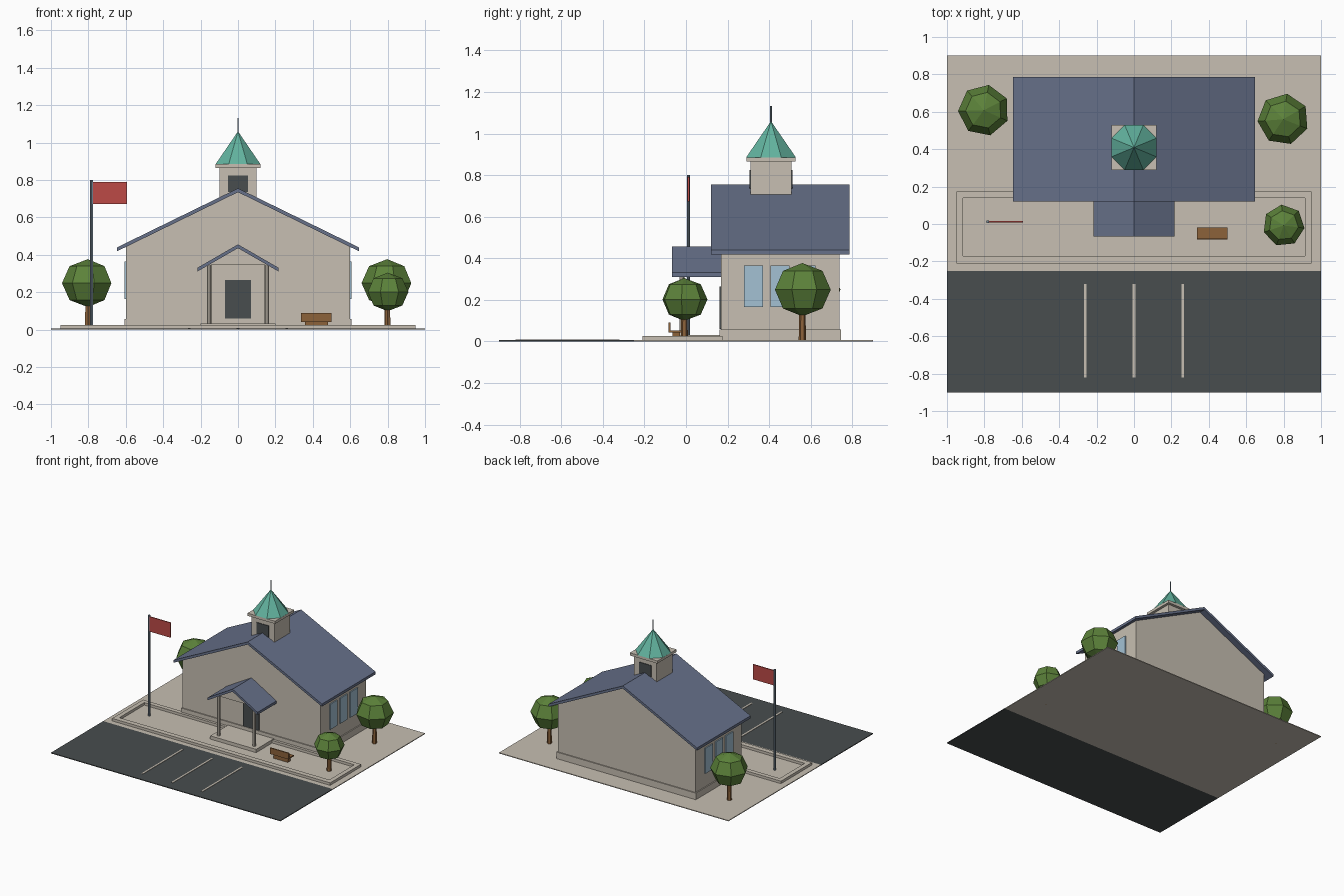
import bpy, bmesh, math
from mathutils import Matrix

if "Cube" in bpy.data.objects:
    bpy.data.objects.remove(bpy.data.objects["Cube"])


def material(name, r, g, b):
    lin = [((c / 255 + 0.055) / 1.055) ** 2.4 for c in (r, g, b)]
    m = bpy.data.materials.new(name)
    m.diffuse_color = (*lin, 1)
    m.use_nodes = True
    m.node_tree.nodes["Principled BSDF"].inputs["Base Color"].default_value = m.diffuse_color
    return m


STONE = material("warm stone", 199, 191, 178)
ASPHALT = material("dark asphalt", 72, 77, 78)
ROOF = material("slate blue", 103, 113, 138)
COPPER = material("green copper", 98, 178, 158)
LEAF = material("leaf green", 92, 130, 58)
RED = material("flag red", 188, 74, 70)
GLASS = material("pale glass", 163, 193, 212)
WOOD = material("wood brown", 140, 98, 58)
STEEL = material("steel", 122, 140, 154)


def finish(name, bm, mat):
    bmesh.ops.recalc_face_normals(bm, faces=bm.faces)
    me = bpy.data.meshes.new(name)
    bm.to_mesh(me)
    bm.free()
    me.materials.append(mat)
    ob = bpy.data.objects.new(name, me)
    bpy.context.collection.objects.link(ob)
    return ob


def box(name, x0, x1, y0, y1, z0, z1, mat):
    bm = bmesh.new()
    bmesh.ops.create_cube(bm, size=1)
    for v in bm.verts:
        v.co = (x1 if v.co.x > 0 else x0, y1 if v.co.y > 0 else y0, z1 if v.co.z > 0 else z0)
    return finish(name, bm, mat)


def extrude_y(name, profile, y0, y1, mat):
    """Prism from an x-z outline, run along y."""
    bm = bmesh.new()
    face = bm.faces.new([bm.verts.new((x, y0, z)) for x, z in profile])
    new = bmesh.ops.extrude_face_region(bm, geom=[face])["geom"]
    bmesh.ops.translate(bm, verts=[g for g in new if isinstance(g, bmesh.types.BMVert)], vec=(0, y1 - y0, 0))
    return finish(name, bm, mat)


def cone(name, x, y, z0, z1, r0, r1, sides, mat, turn=0.0):
    bm = bmesh.new()
    bmesh.ops.create_cone(bm, cap_ends=True, segments=sides, radius1=r0, radius2=r1, depth=z1 - z0,
                          matrix=Matrix.Translation((x, y, (z0 + z1) / 2)) @ Matrix.Rotation(turn, 4, 'Z'))
    return finish(name, bm, mat)


def gable_roof(name, half, eave, ridge, thick, y0, y1):
    profile = [(-half, eave), (0, ridge), (half, eave),
               (half, eave - thick), (0, ridge - thick), (-half, eave - thick)]
    return extrude_y(name, profile, y0, y1, ROOF)


def tree(name, x, y, zc, r, rz, turn):
    cone(name + "_trunk", x, y, 0, zc - rz * 0.6, 0.018, 0.014, 6, WOOD)
    bm = bmesh.new()
    bmesh.ops.create_uvsphere(bm, u_segments=7, v_segments=4, radius=1,
                              matrix=Matrix.Translation((x, y, zc)) @ Matrix.Rotation(turn, 4, 'Z')
                              @ Matrix.Diagonal((r, r, rz, 1)))
    finish(name + "_crown", bm, LEAF)


# Ground, parking and bay lines
box("paving", -1, 1, -0.25, 0.9, 0, 0.006, STONE)
box("parking", -1, 1, -0.9, -0.25, 0, 0.006, ASPHALT)
for i, x in enumerate((-0.26, 0, 0.26)):
    box(f"bay_line_{i}", x - 0.007, x + 0.007, -0.82, -0.32, 0.006, 0.009, STONE)

# Low kerb around the forecourt
box("kerb_front", -0.95, 0.95, -0.21, -0.17, 0, 0.026, STONE)
box("kerb_back", -0.95, 0.95, 0.14, 0.175, 0, 0.026, STONE)
for s, side in ((-1, "left"), (1, "right")):
    a, b = sorted((s * 0.95, s * 0.915))
    box("kerb_" + side, a, b, -0.17, 0.14, 0, 0.026, STONE)

# Main hall
extrude_y("hall_walls", [(-0.6, 0), (-0.6, 0.442), (0, 0.735), (0.6, 0.442), (0.6, 0)], 0.168, 0.738, STONE)
box("plinth", -0.608, 0.608, 0.16, 0.746, 0, 0.058, STONE)
gable_roof("hall_roof", 0.647, 0.44, 0.756, 0.021, 0.12, 0.787)
box("door", -0.07, 0.07, 0.16, 0.17, 0.06, 0.265, ASPHALT)
for s, side in ((-1, "left"), (1, "right")):
    for i, y in enumerate((0.325, 0.452, 0.579)):
        a, b = sorted((s * 0.599, s * 0.608))
        box(f"window_{side}_{i}", a, b, y - 0.045, y + 0.045, 0.165, 0.365, GLASS)

# Entrance porch
box("porch_step", -0.2, 0.2, -0.06, 0.165, 0, 0.032, STONE)
for s, side in ((-1, "left"), (1, "right")):
    cone("porch_column_" + side, s * 0.155, -0.02, 0.03, 0.355, 0.012, 0.012, 8, STONE)
extrude_y("porch_gable", [(-0.16, 0.347), (0, 0.438), (0.16, 0.347)], -0.03, -0.01, STONE)
gable_roof("porch_roof", 0.217, 0.331, 0.456, 0.02, -0.068, 0.168)

# Bell tower with spire
box("tower", -0.1, 0.1, 0.31, 0.507, 0.62, 0.867, STONE)
box("tower_cornice", -0.12, 0.12, 0.29, 0.528, 0.865, 0.886, STONE)
for y, side in ((0.31, "front"), (0.507, "back")):
    box("louvre_" + side, -0.053, 0.053, y - 0.0045, y + 0.0045, 0.735, 0.825, ASPHALT)
cone("spire", 0, 0.409, 0.886, 1.06, 0.129, 0, 8, COPPER, math.pi / 8)
cone("finial", 0, 0.409, 1.04, 1.132, 0.004, 0.004, 6, STEEL)

# Flag
cone("flagpole", -0.782, 0.012, 0, 0.8, 0.008, 0.008, 8, STEEL)
box("flag", -0.776, -0.594, 0.008, 0.016, 0.673, 0.79, RED)

# Bench
box("bench_seat", 0.336, 0.5, -0.078, -0.02, 0.042, 0.052, WOOD)
box("bench_back", 0.336, 0.5, -0.084, -0.074, 0.042, 0.09, WOOD)
box("bench_base", 0.357, 0.48, -0.066, -0.03, 0, 0.042, WOOD)

# Trees
tree("tree_left", -0.803, 0.608, 0.249, 0.138, 0.128, 1.6)
tree("tree_right", 0.798, 0.56, 0.249, 0.138, 0.128, 0.75)
tree("tree_small", 0.8, -0.008, 0.202, 0.112, 0.103, 0.1)
